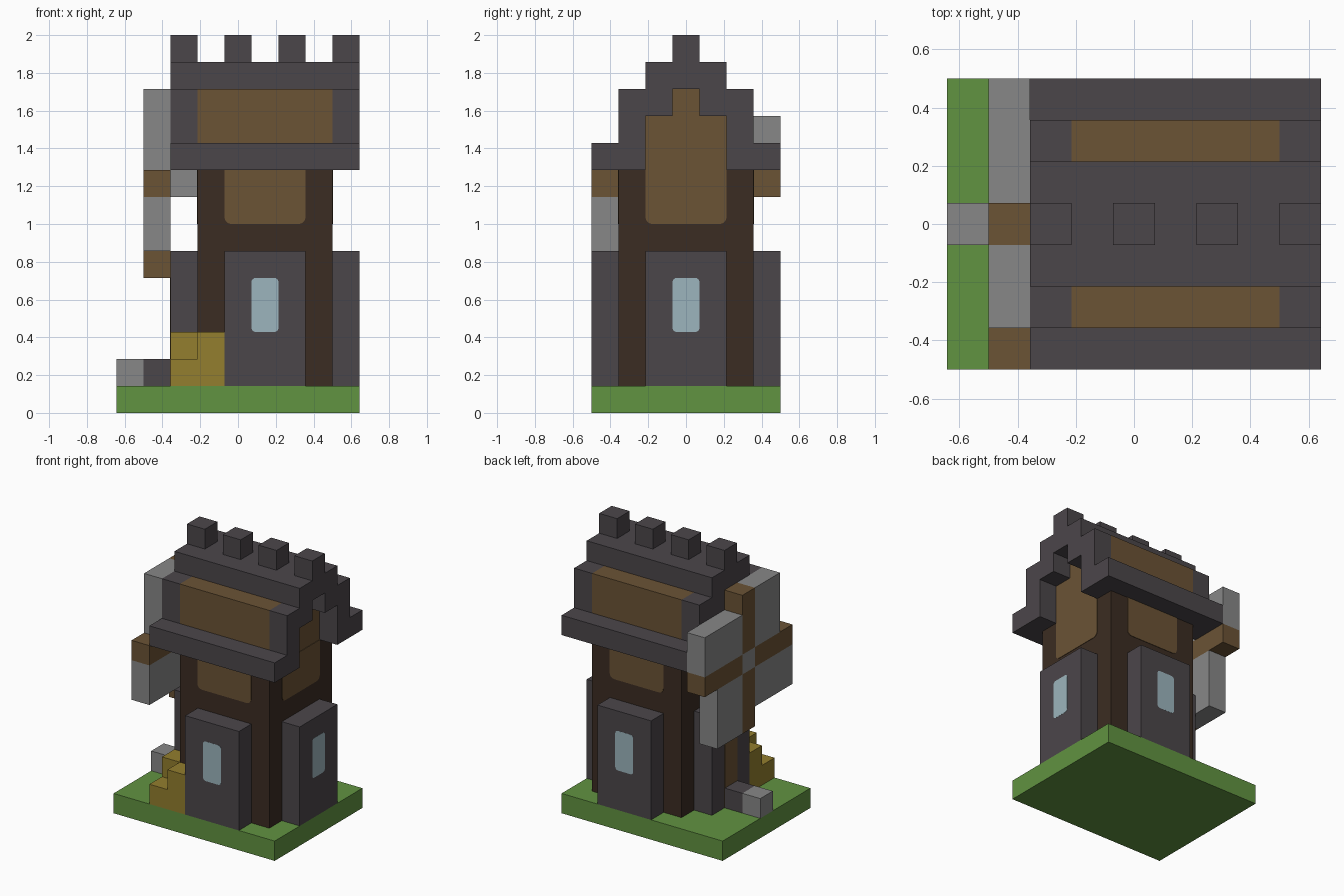
import bpy, bmesh
from math import cos, sin, pi

cube = bpy.data.objects.get("Cube")
if cube:
    bpy.data.objects.remove(cube, do_unlink=True)

U = 1 / 7           # grid step
THIN = 0.025        # thickness of painted plates, in grid steps


def linear(c):
    c /= 255
    return c / 12.92 if c <= 0.04045 else ((c + 0.055) / 1.055) ** 2.4


def material(name, *rgb):
    colour = [linear(c) for c in rgb] + [1]
    m = bpy.data.materials.new(name)
    m.use_nodes = True
    m.diffuse_color = colour
    m.node_tree.nodes["Principled BSDF"].inputs["Base Color"].default_value = colour
    return m


GRASS = material("grass green", 97, 147, 65)
SLATE = material("dark slate", 75, 70, 74)
STONE = material("light grey", 135, 135, 135)
TIMBER = material("dark timber", 59, 44, 34)
WOOD = material("brown wood", 107, 83, 53)
STRAW = material("straw yellow", 147, 126, 46)
GLASS = material("pale blue glass", 156, 181, 189)


def prism(name, points, axis, a, b, mat):
    """Extrude a (side, height) outline along x or y, in grid steps."""
    def place(u, v, w):
        x, y = (w, u) if axis == "x" else (u, w)
        return ((x - 4.5) * U, (y - 3.5) * U, v * U)
    bm = bmesh.new()
    face = bm.faces.new([bm.verts.new(place(u, v, a)) for u, v in points])
    grown = bmesh.ops.extrude_face_region(bm, geom=[face])["geom"]
    shift = (b - a) * U
    bmesh.ops.translate(bm, verts=[g for g in grown if isinstance(g, bmesh.types.BMVert)],
                        vec=(shift, 0, 0) if axis == "x" else (0, shift, 0))
    bmesh.ops.recalc_face_normals(bm, faces=bm.faces)
    mesh = bpy.data.meshes.new(name)
    bm.to_mesh(mesh)
    bm.free()
    mesh.materials.append(mat)
    obj = bpy.data.objects.new(name, mesh)
    bpy.context.collection.objects.link(obj)
    return obj


def box(name, x, y, z, mat):
    outline = [(y[0], z[0]), (y[1], z[0]), (y[1], z[1]), (y[0], z[1])]
    return prism(name, outline, "x", x[0], x[1], mat)


def rounded(u0, u1, v0, v1, r, top=True, bottom=True):
    corners = [(u0, v0, 1, 1, pi, bottom), (u1, v0, -1, 1, 1.5 * pi, bottom),
               (u1, v1, -1, -1, 0, top), (u0, v1, 1, -1, pi / 2, top)]
    points = []
    for u, v, su, sv, start, soft in corners:
        if soft:
            points += [(u + su * r + r * cos(start + i * pi / 8),
                        v + sv * r + r * sin(start + i * pi / 8)) for i in range(5)]
        else:
            points.append((u, v))
    return points


# Ground and tower body
box("ground", (0, 9), (0, 7), (0, 1), GRASS)
box("tower_walls", (3, 8), (1, 6), (1, 9), TIMBER)

# Buttresses on all four sides, with windows on three and a door on the left-hand face
box("front_buttress", (4, 7), (0, 1), (1, 6), SLATE)
box("back_buttress", (4, 7), (6, 7), (1, 6), SLATE)
box("side_buttress", (8, 9), (2, 5), (1, 6), SLATE)
box("door_buttress", (2, 3), (2, 5), (1, 6), SLATE)
prism("front_window", rounded(5, 6, 3, 5, 0.15), "y", -THIN / 5, THIN, GLASS)
prism("back_window", rounded(5, 6, 3, 5, 0.15), "y", 7 - THIN, 7 + THIN / 5, GLASS)
prism("side_window", rounded(3, 4, 3, 5, 0.15), "x", 9 - THIN, 9 + THIN / 5, GLASS)
prism("door", rounded(3, 4, 1, 5, 0.15, bottom=False), "x", 2 - THIN, 2 + THIN, WOOD)

# Upper wall panels with rounded lower corners
for name, axis, lo, wall in (("front", "y", 4, 1), ("back", "y", 4, 6),
                             ("right", "x", 2, 8), ("left", "x", 2, 3)):
    prism(name + "_wall_panel", rounded(lo, lo + 3, 7, 9, 0.25, top=False),
          axis, wall - THIN, wall + THIN, WOOD)

# Gable filling
box("gable_lower", (3, 8), (2, 5), (9, 11), WOOD)
box("gable_peak", (3, 8), (3, 4), (11, 12), WOOD)

# Roof: stepped end frames joined by eaves, thatch panels and a ridge
half = [(0, 9), (0, 10), (1, 10), (1, 12), (2, 12), (2, 13)]
inner = [(3, 12), (3, 11), (2, 11), (2, 9)]
mirror = lambda pts: [(7 - y, z) for y, z in reversed(pts)]
arch = half + mirror(half) + mirror(inner) + inner
for name, x in (("left", 2), ("right", 8)):
    prism(name + "_roof_end", arch, "x", x, x + 1, SLATE)
for name, flip in (("front", False), ("back", True)):
    span = lambda a, b: (7 - b, 7 - a) if flip else (a, b)
    box(name + "_eave", (3, 8), span(0, 2), (9, 10), SLATE)
    box(name + "_thatch", (3, 8), span(1, 2), (10, 12), WOOD)
box("ridge", (3, 8), (2, 5), (12, 13), SLATE)
for i in range(4):
    box(f"ridge_block_{i + 1}", (2 + 2 * i, 3 + 2 * i), (3, 4), (13, 14), SLATE)

# Windmill wheel: axle, four arms and four sails
box("axle", (1, 3), (3, 4), (8, 9), STONE)
for name, y, z in (("front", (0, 3), (8, 9)), ("back", (4, 7), (8, 9)),
                   ("lower", (3, 4), (5, 8)), ("upper", (3, 4), (9, 12))):
    box(name + "_arm", (1, 2), y, z, WOOD)
for name, y, z in (("upper_front", (1, 3), (9, 12)), ("upper_back", (4, 7), (9, 11)),
                   ("lower_front", (0, 3), (6, 8)), ("lower_back", (4, 6), (5, 8))):
    box(name + "_sail", (1, 2), y, z, STONE)

# Path stones before the door, and the straw stack
box("door_step", (1, 2), (3, 4), (1, 2), SLATE)
box("path_stone", (0, 1), (3, 4), (1, 2), STONE)
box("straw_low", (2, 3), (0, 1), (1, 2), STRAW)
box("straw_front", (3, 4), (0, 1), (1, 3), STRAW)
box("straw_side", (2, 3), (1, 2), (1, 3), STRAW)
